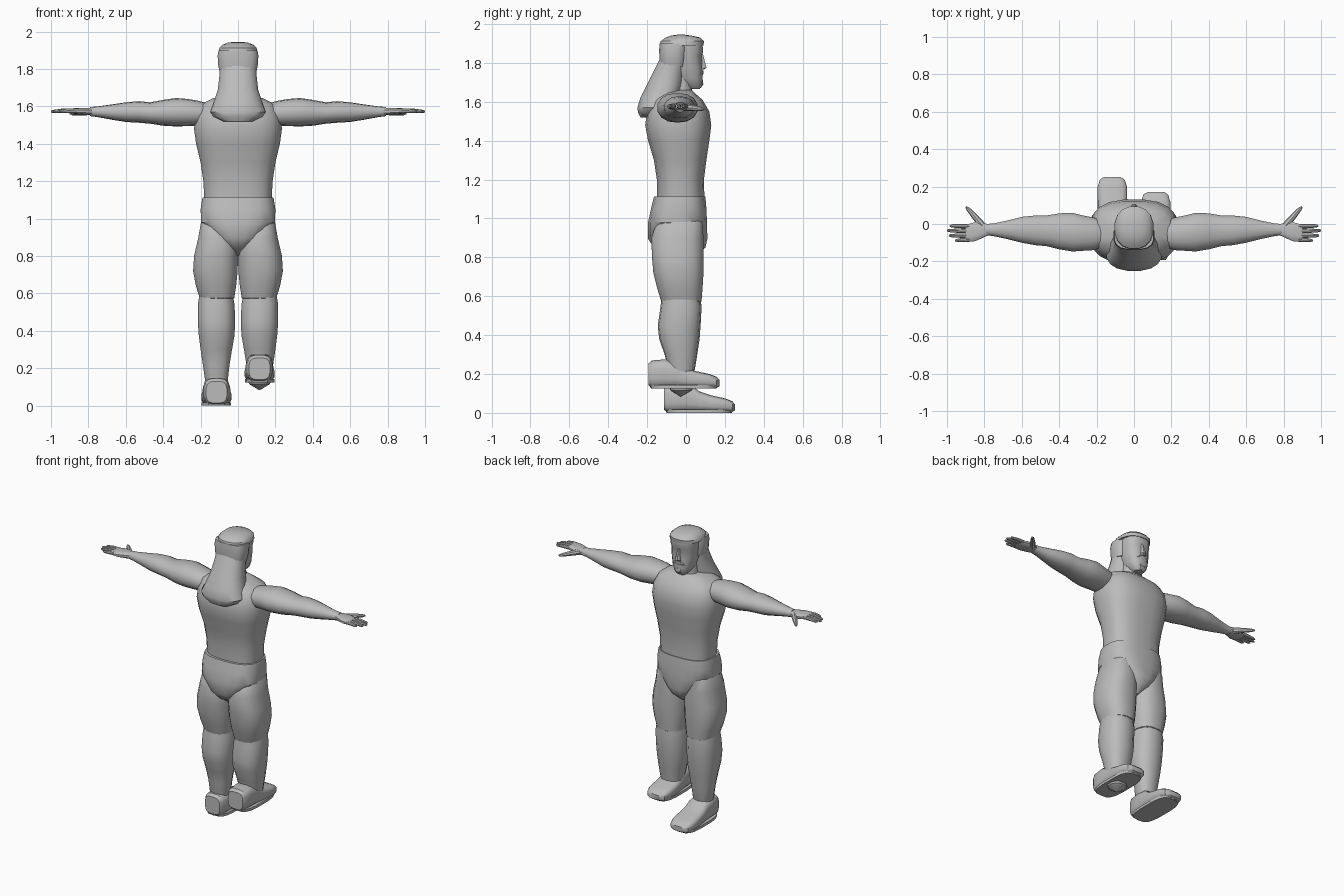
import bpy, bmesh, math
from mathutils import Vector

grey = bpy.data.materials.new("plain grey")
grey.diffuse_color = (0.5, 0.5, 0.5, 1)


def finish(name, bm, angle=35):
    bmesh.ops.recalc_face_normals(bm, faces=bm.faces)
    me = bpy.data.meshes.new(name)
    bm.to_mesh(me)
    bm.free()
    ob = bpy.data.objects.new(name, me)
    bpy.context.collection.objects.link(ob)
    me.materials.append(grey)
    bpy.ops.object.select_all(action='DESELECT')
    ob.select_set(True)
    bpy.context.view_layer.objects.active = ob
    bpy.ops.object.shade_smooth_by_angle(angle=math.radians(angle))
    return ob


def skin(bm, loops):
    for a, b in zip(loops, loops[1:]):
        for i in range(len(a)):
            j = (i + 1) % len(a)
            bm.faces.new((a[i], a[j], b[j], b[i]))
    bm.faces.new(loops[0])
    bm.faces.new(loops[-1])


def loft(name, axis, rings, n=16, e=0.85, side=1, angle=35):
    """rings: (position, u0, u1, v0, v1) boxes filled with rounded sections"""
    bm = bmesh.new()
    loops = []
    for p, u0, u1, v0, v1 in rings:
        loop = []
        for i in range(n):
            t = 2 * math.pi * (i + 0.5) / n
            c, s = math.cos(t), math.sin(t)
            k = math.cos(math.pi / n)
            c = math.copysign(min(1, abs(c) / k) ** e, c)
            s = math.copysign(min(1, abs(s) / k) ** e, s)
            u = (u0 + u1) / 2 + (u1 - u0) / 2 * c
            v = (v0 + v1) / 2 + (v1 - v0) / 2 * s
            x, y, z = {'z': (u, v, p), 'x': (p, u, v), 'y': (u, p, v)}[axis]
            loop.append(bm.verts.new((x * side, y, z)))
        loops.append(loop)
    skin(bm, loops)
    return finish(name, bm, angle)


def tube(name, points, radii, side=1, n=8):
    """tapered finger lying roughly in the xy plane"""
    bm = bmesh.new()
    pts = [Vector(p) for p in points]
    d = (pts[-1] - pts[0]).normalized()
    w = d.cross(Vector((0, 0, 1))).normalized()
    h = w.cross(d)
    loops = []
    for p, r in zip(pts, radii):
        loop = []
        for i in range(n):
            t = 2 * math.pi * i / n
            q = p + w * r * math.cos(t) + h * r * math.sin(t)
            loop.append(bm.verts.new((q.x * side, q.y, q.z)))
        loops.append(loop)
    skin(bm, loops)
    return finish(name, bm)


def sym(rings):
    """(z, half width, back y, front y) to loft rings"""
    return [(z, -w, w, b, f) for z, w, b, f in rings]


# torso and neck
loft("torso", 'z', sym([
    (1.10, .18, -.15, .095), (1.20, .185, -.15, .092), (1.30, .20, -.165, .105),
    (1.40, .224, -.195, .12), (1.48, .235, -.21, .13), (1.55, .228, -.20, .12),
    (1.61, .20, -.17, .085), (1.645, .13, -.13, .045), (1.66, .07, -.10, .03)]), 20, .75)
loft("neck", 'z', sym([(1.62, .075, -.11, .035), (1.68, .065, -.09, .03),
                       (1.76, .065, -.09, .03)]), 14)

# pelvis tapering to the crotch
loft("pelvis", 'z', sym([
    (1.112, .19, -.165, .10), (1.05, .20, -.18, .105), (.98, .197, -.195, .108),
    (.895, .125, -.195, .11), (.85, .07, -.165, .10), (.80, .012, -.09, .04)]), 20, .72)

# head with face details
loft("head", 'z', sym([
    (1.665, .03, .015, .07), (1.685, .05, -.02, .082), (1.72, .066, -.06, .085),
    (1.78, .08, -.09, .083), (1.84, .086, -.10, .08), (1.855, .087, -.10, .088),
    (1.90, .088, -.10, .085)]), 16, .75)
loft("nose", 'z', sym([(1.765, .02, .06, .092), (1.775, .018, .06, .106),
                       (1.81, .011, .06, .096), (1.845, .009, .06, .088)]), 8)
loft("moustache", 'z', sym([(1.735, .042, .06, .084), (1.748, .04, .06, .091),
                            (1.762, .02, .06, .09)]), 10)
loft("mouth_chin", 'z', sym([(1.67, .02, .04, .076), (1.69, .026, .04, .089),
                             (1.712, .02, .04, .087)]), 10)

# hair: crown, back of head and long mane
loft("hair_crown", 'z', sym([
    (1.89, .104, -.135, .09), (1.912, .10, -.13, .093), (1.93, .082, -.105, .075),
    (1.941, .055, -.075, .025), (1.945, .025, -.045, -.005)]), 16, .85)
loft("hair_back", 'z', sym([
    (1.78, .098, -.135, .0), (1.82, .106, -.137, .005), (1.87, .109, -.138, .01),
    (1.90, .104, -.135, .01)]), 16, .7)
loft("hair_mane", 'z', sym([
    (1.82, .098, -.135, .0), (1.76, .10, -.165, -.005), (1.69, .108, -.20, -.015),
    (1.62, .13, -.235, -.03), (1.57, .148, -.25, -.06), (1.545, .13, -.247, -.09),
    (1.52, .08, -.235, -.13)]), 16, .85)

for s, tag in ((1, "right"), (-1, "left")):
    # arm and hand
    loft("arm_" + tag, 'x', [
        (.17, -.125, .02, 1.51, 1.62), (.22, -.14, .035, 1.497, 1.632),
        (.27, -.143, .045, 1.495, 1.64), (.33, -.147, .06, 1.493, 1.645),
        (.40, -.135, .057, 1.497, 1.635), (.47, -.118, .045, 1.508, 1.622),
        (.53, -.113, .045, 1.513, 1.628), (.60, -.10, .038, 1.517, 1.622),
        (.68, -.08, .018, 1.53, 1.61), (.75, -.065, .003, 1.543, 1.60),
        (.79, -.06, .0, 1.548, 1.597)], 14, .95, s)
    loft("palm_" + tag, 'x', [
        (.77, -.056, -.004, 1.553, 1.592), (.81, -.075, .008, 1.555, 1.592),
        (.85, -.092, .01, 1.558, 1.592), (.885, -.094, .0, 1.562, 1.59),
        (.90, -.09, -.005, 1.566, 1.587)], 12, .7, s)
    for k, (y0, y1, tip) in enumerate(((-.012, -.01, .985), (-.037, -.035, 1.0),
                                       (-.062, -.062, .99), (-.083, -.088, .957))):
        tube(f"finger_{k + 1}_{tag}",
             [(.88, y0, 1.577), ((.88 + tip) / 2, (y0 + y1) / 2, 1.577),
              (tip - .01, y1, 1.573), (tip, y1, 1.573)],
             (.012, .0115, .0085, .004), s)
    tube("thumb_" + tag, [(.81, -.01, 1.572), (.85, .038, 1.568),
                          (.885, .078, 1.563), (.898, .092, 1.562)],
         (.02, .016, .011, .005), s)

    # thigh
    loft("thigh_" + tag, 'z', [
        (1.02, .08, .17, -.10, .05), (.98, .035, .198, -.15, .085),
        (.90, .0, .212, -.178, .09), (.80, .0, .235, -.175, .09),
        (.72, .002, .24, -.168, .09), (.64, .01, .225, -.148, .085),
        (.575, .02, .205, -.128, .08), (.56, .05, .18, -.10, .055)], 16, .8, s)
    # shin, ending in a pointed ankle
    loft("shin_" + tag, 'z', [
        (.60, .03, .205, -.125, .075), (.54, .018, .215, -.132, .08),
        (.45, .016, .215, -.145, .075), (.38, .018, .21, -.138, .07),
        (.30, .032, .20, -.11, .058), (.22, .045, .188, -.09, .045),
        (.13, .055, .175, -.085, .035), (.115, .06, .17, -.08, .03),
        (.083, .113, .117, -.03, -.025)], 14, .85, s)

    # shoe: the right one is raised and set back
    dy, dz = (-.08, .125) if s > 0 else (0, 0)
    shoe = [(-.112, .06, .17, .015, .13), (-.095, .05, .18, .005, .145),
            (-.03, .045, .185, .005, .15), (.03, .042, .187, .005, .14),
            (.07, .04, .19, .005, .11), (.13, .036, .194, .005, .09),
            (.20, .038, .194, .005, .075), (.238, .05, .182, .005, .06),
            (.252, .075, .16, .012, .045)]
    loft("shoe_" + tag, 'y', [(y + dy, a, b, c + dz, d + dz)
                              for y, a, b, c, d in shoe], 16, .6, s)
    sole = [(.0, -.1, .235), (.018, -.108, .25)]
    loft("sole_" + tag, 'z', [(z + dz, .038, .196, a + dy, b + dy)
                              for z, a, b in sole], 18, .6, s)
